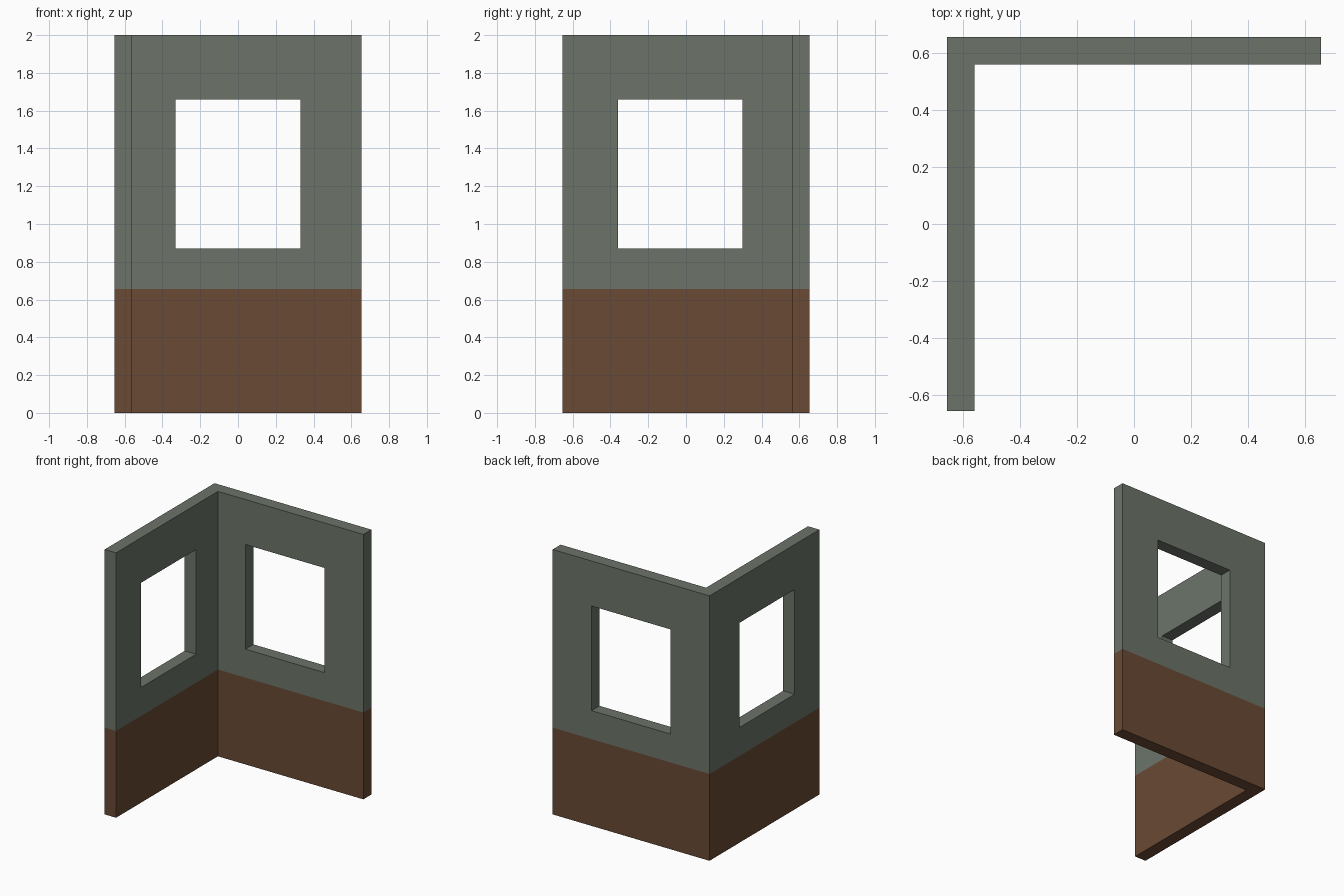
import bpy, bmesh

if "Cube" in bpy.data.objects:
    bpy.data.objects.remove(bpy.data.objects["Cube"])

H, T = 0.655, 0.095          # half width, wall thickness
SPLIT, TOP = 0.655, 2.0      # paint line, wall height


def material(name, srgb):
    m = bpy.data.materials.new(name)
    m.diffuse_color = [((c / 255 + 0.055) / 1.055) ** 2.4 for c in srgb] + [1]
    m.use_nodes = True
    m.node_tree.nodes["Principled BSDF"].inputs["Base Color"].default_value = m.diffuse_color
    return m


def new_object(name, bm):
    bmesh.ops.recalc_face_normals(bm, faces=bm.faces)
    me = bpy.data.meshes.new(name)
    bm.to_mesh(me)
    bm.free()
    ob = bpy.data.objects.new(name, me)
    bpy.context.collection.objects.link(ob)
    return ob


def window_cutter(name, lo, hi):
    bm = bmesh.new()
    bmesh.ops.create_cube(bm, size=1)
    for v in bm.verts:
        v.co = [a if c < 0 else b for c, a, b in zip(v.co, lo, hi)]
    ob = new_object(name, bm)
    ob.data.materials.append(grey)
    ob.hide_render = True
    ob.hide_set(True)
    return ob


grey = material("grey green plaster", (108, 116, 105))
brown = material("brown wainscot", (106, 74, 52))

# L-shaped corner wall, extruded and split at the paint line
profile = [(-H, -H), (-H + T, -H), (-H + T, H - T), (H, H - T), (H, H), (-H, H)]
bm = bmesh.new()
base = bm.faces.new([bm.verts.new((x, y, 0)) for x, y in profile])
top = bmesh.ops.extrude_face_region(bm, geom=[base], use_keep_orig=True)["geom"]
for v in top:
    if isinstance(v, bmesh.types.BMVert):
        v.co.z = TOP
bmesh.ops.bisect_plane(bm, geom=bm.verts[:] + bm.edges[:] + bm.faces[:],
                       plane_co=(0, 0, SPLIT), plane_no=(0, 0, 1))
# Lower band is brown, upper band grey
for f in bm.faces:
    f.material_index = 1 if f.calc_center_median().z < SPLIT else 0
wall = new_object("corner_wall", bm)
wall.data.materials.append(grey)
wall.data.materials.append(brown)

# Window openings
cutters = [
    window_cutter("back_window_cutter", (-0.33, H - 2 * T, 0.87), (0.33, H + T, 1.66)),
    window_cutter("side_window_cutter", (-H - T, -0.36, 0.87), (-H + 2 * T, 0.30, 1.66)),
]
for c in cutters:
    mod = wall.modifiers.new(c.name, 'BOOLEAN')
    mod.operation, mod.solver, mod.object = 'DIFFERENCE', 'EXACT', c
